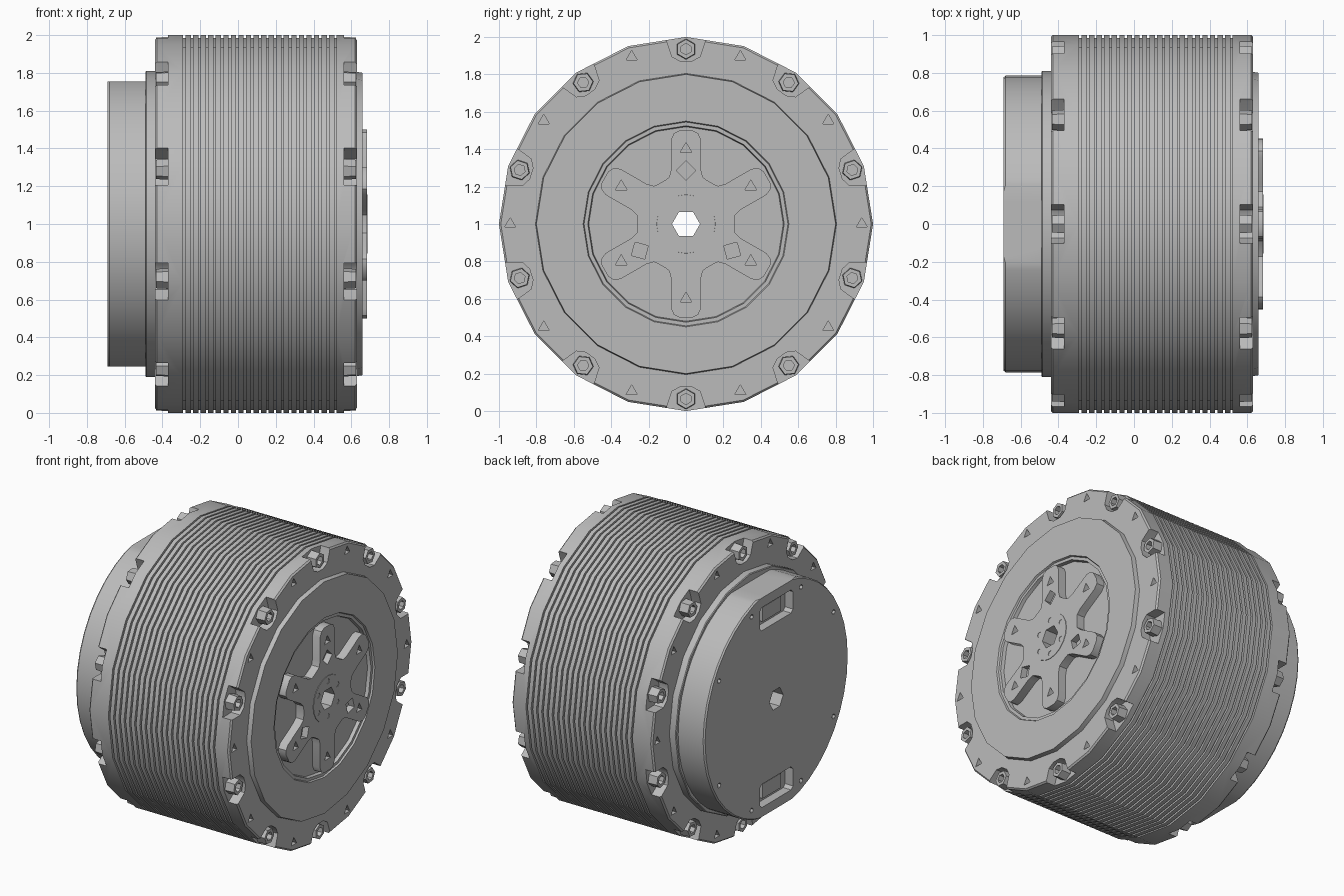
import bpy
import bmesh
from math import sin, cos, radians, tau

if "Cube" in bpy.data.objects:
    bpy.data.objects.remove(bpy.data.objects["Cube"])

grey = bpy.data.materials.new("machined_grey")
grey.use_nodes = True
colour = (0.5, 0.5, 0.5, 1)
grey.diffuse_color = colour
grey.node_tree.nodes["Principled BSDF"].inputs["Base Color"].default_value = colour


def finish(bm, name):
    bmesh.ops.remove_doubles(bm, verts=bm.verts, dist=1e-5)
    bmesh.ops.recalc_face_normals(bm, faces=bm.faces)
    mesh = bpy.data.meshes.new(name)
    bm.to_mesh(mesh)
    bm.free()
    mesh.materials.append(grey)
    obj = bpy.data.objects.new(name, mesh)
    bpy.context.collection.objects.link(obj)
    return obj


def polar(r, deg):
    return r * cos(radians(deg)), r * sin(radians(deg))


def lathe(name, profile, sides=20, centre=(0, 0), turn=0):
    """Revolve (x, radius) points about an axis parallel to x."""
    bm = bmesh.new()
    rings = []
    for x, r in profile:
        ring = []
        for i in range(sides):
            y, z = polar(r, turn + i * 360 / sides)
            ring.append(bm.verts.new((x, centre[0] + y, 1 + centre[1] + z)))
        rings.append(ring)
    for a, b in zip(rings, rings[1:]):
        for i in range(sides):
            j = (i + 1) % sides
            bm.faces.new((a[i], a[j], b[j], b[i]))
    return finish(bm, name)


def add_prism(bm, outline, x0, x1):
    """Extrude a (y, z) outline along x."""
    low = [bm.verts.new((x0, y, 1 + z)) for y, z in outline]
    high = [bm.verts.new((x1, y, 1 + z)) for y, z in outline]
    bm.faces.new(low)
    bm.faces.new(high[::-1])
    for i in range(len(low)):
        j = (i + 1) % len(low)
        bm.faces.new((low[i], low[j], high[j], high[i]))


def ngon(n, size, r=0, deg=0, turn=0):
    cy, cz = polar(r, deg)
    points = [polar(size, turn + i * 360 / n) for i in range(n)]
    return [(cy + y, cz + z) for y, z in points]


def rotated(outline, deg):
    c, s = polar(1, deg)
    return [(a * c - w * s, a * s + w * c) for a, w in outline]


def cut(obj, prisms):
    bm = bmesh.new()
    for outline, x0, x1 in prisms:
        add_prism(bm, outline, x0, x1)
    cutter = finish(bm, "cutter")
    cutter.hide_render = True
    mod = obj.modifiers.new("cut", "BOOLEAN")
    mod.operation = "DIFFERENCE"
    mod.solver = "EXACT"
    mod.object = cutter
    graph = bpy.context.evaluated_depsgraph_get()
    mesh = bpy.data.meshes.new_from_object(obj.evaluated_get(graph))
    obj.modifiers.clear()
    obj.data = mesh
    bpy.data.objects.remove(cutter)


bore = (ngon(6, 0.075), -1, 1)
bolt_angles = [18 + 36 * i for i in range(10)]
arm_angles = [30 + 60 * i for i in range(6)]

# Finned housing with a flange at each end and a recess for the output
profile = [(-0.44, 0), (-0.44, 0.99), (-0.43, 1.0)]
for i in range(21):
    x = -0.29 + i * 0.04
    profile += [(x, 1.0), (x, 0.984), (x + 0.012, 0.984), (x + 0.012, 1.0)]
profile += [(0.62, 1.0), (0.63, 0.99), (0.63, 0.81), (0.63, 0.805),
            (0.66, 0.80), (0.66, 0.55), (0.648, 0.545), (0.648, 0.525),
            (0.625, 0.52), (0.625, 0)]
housing = lathe("finned_housing", profile)

half = [(0.87, 0.03), (0.895, 0.075), (0.97, 0.1), (1.05, 0.12)]
pocket = half + [(a, -w) for a, w in reversed(half)]
cuts = [bore]
for x0, x1 in ((-0.5, -0.37), (0.56, 0.7)):
    cuts += [(rotated(pocket, d), x0, x1) for d in bolt_angles]
for x0, x1 in ((-0.5, -0.39), (0.58, 0.7)):
    cuts += [(ngon(3, 0.034, 0.94, d + 18, 90), x0, x1) for d in bolt_angles]
cut(housing, cuts)

# Socket head bolts in both flanges
for side, seat, top in (("left", -0.365, -0.435), ("right", 0.555, 0.625)):
    inner = seat + (top - seat) * 0.45
    for i, d in enumerate(bolt_angles):
        lathe(f"{side}_flange_bolt_{i + 1}",
              [(seat, 0), (seat, 0.056), (top, 0.052), (top, 0.03),
               (inner, 0.03), (inner, 0)],
              6, polar(0.935, d), d)

# Step ring behind the rear cover
ring = lathe("step_ring", [(-0.43, 0), (-0.43, 0.81), (-0.485, 0.81),
                           (-0.49, 0.805), (-0.49, 0)])
cut(ring, [bore])

# Rear cover: disc with flats at top and bottom
cover = lathe("rear_cover", [(-0.48, 0), (-0.48, 0.785), (-0.68, 0.785),
                             (-0.69, 0.777), (-0.69, 0)], 40)
cuts = [bore]
for s in (-1, 1):
    flat = [(-1, 0.755 * s), (1, 0.755 * s), (1, s), (-1, s)]
    slot = [(y, s * z) for y, z in
            ((-0.18, 0.55), (-0.16, 0.53), (0.16, 0.53), (0.18, 0.55),
             (0.18, 0.67), (0.16, 0.69), (-0.16, 0.69), (-0.18, 0.67))]
    cuts += [(flat, -0.8, -0.4), (slot, -0.8, -0.63)]
for d in (30, 68, 112, 150, 210, 248, 292, 330):
    cuts.append((ngon(6, 0.018, 0.72, d), -0.8, -0.66))
cut(cover, cuts)

# Connectors sitting in the cover slots
for name, s in (("upper", 1), ("lower", -1)):
    bm = bmesh.new()
    block = [(-0.1, s * 0.56), (0.1, s * 0.56), (0.1, s * 0.66), (-0.1, s * 0.66)]
    add_prism(bm, block, -0.655, -0.6)
    finish(bm, f"{name}_connector")

# Six-armed output spider
half = [(0.5, 0.035), (0.485, 0.065), (0.45, 0.08), (0.29, 0.08),
        (0.25, 0.09), (0.235, 0.11)]
arm = [(a, -w) for a, w in reversed(half)] + half
outline = [p for d in arm_angles for p in rotated(arm, d)]
bm = bmesh.new()
add_prism(bm, outline, 0.61, 0.683)
spider = finish(bm, "output_spider")
cuts = [bore]
cuts += [(ngon(3, 0.036, 0.4, d, 90), 0.64, 0.8) for d in arm_angles]
cuts += [(ngon(4, 0.052, 0.285, d, d), 0.64, 0.8) for d in (90, 210, 330)]
cut(spider, cuts)

# Raised hub face with a ring of small screw holes
hub = lathe("hub_face", [(0.67, 0), (0.67, 0.16), (0.686, 0.157), (0.686, 0)])
cut(hub, [bore] + [(ngon(6, 0.018, 0.12, d), 0.6, 0.8) for d in arm_angles])

# Smooth the curved walls, keep machined edges sharp
bpy.ops.object.select_all(action="DESELECT")
for obj in bpy.context.scene.objects:
    if obj.type == "MESH" and grey.name in obj.data.materials:
        obj.select_set(True)
        bpy.context.view_layer.objects.active = obj
bpy.ops.object.shade_smooth_by_angle(angle=radians(30))
